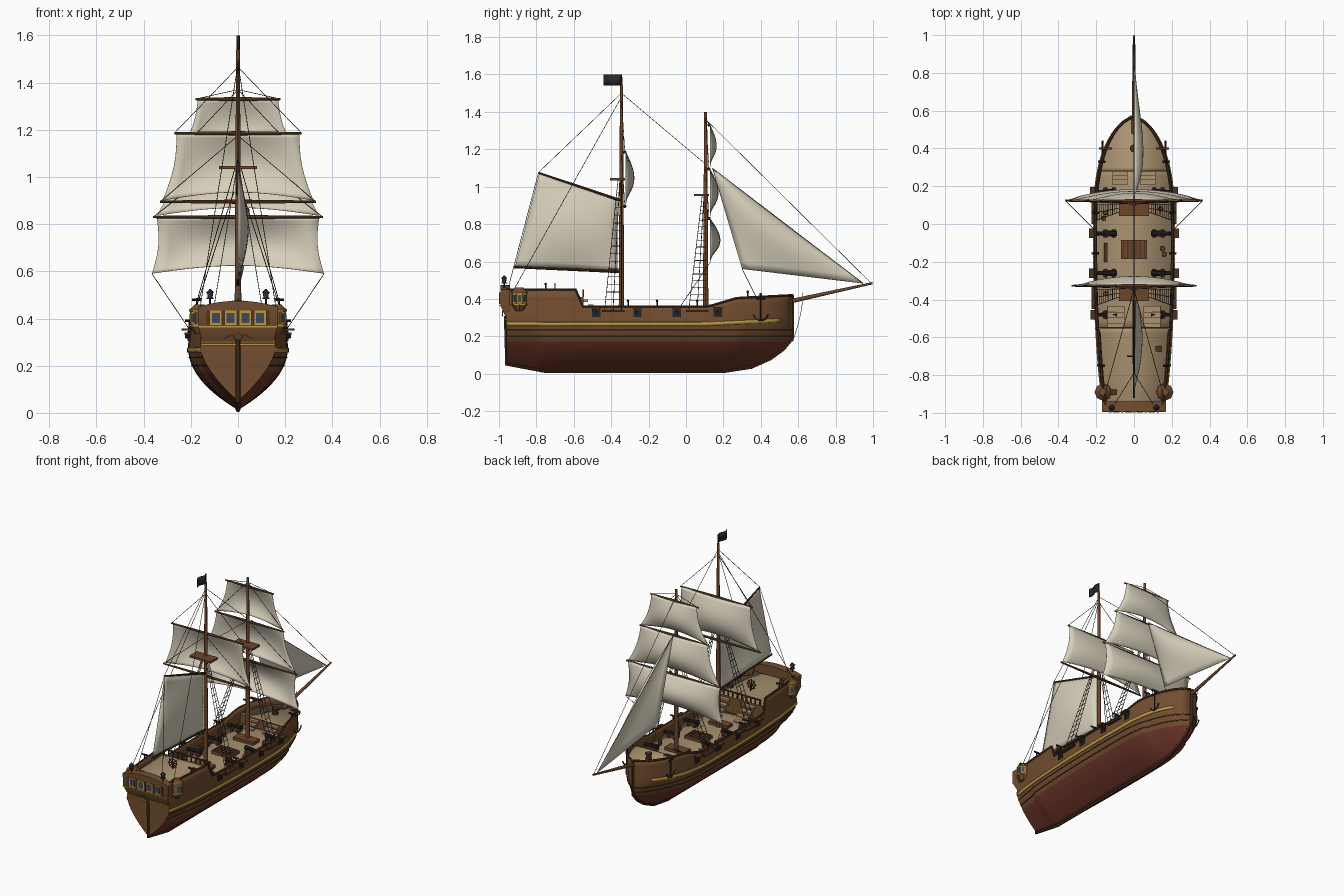
import bpy, bmesh, math, random
from mathutils import Vector, Matrix

random.seed(4)
if "Cube" in bpy.data.objects:
    bpy.data.objects.remove(bpy.data.objects["Cube"])

def material(name, *srgb):
    m = bpy.data.materials.new(name)
    m.use_nodes = True
    colour = [c ** 2.2 for c in srgb] + [1]
    m.diffuse_color = colour
    m.node_tree.nodes["Principled BSDF"].inputs["Base Color"].default_value = colour
    return m

wood = material("hull_brown", .45, .31, .20)
dark = material("dark_wood", .31, .21, .14)
red = material("bottom_red", .43, .22, .18)
tan = material("deck_tan", .66, .57, .44)
gold = material("gold_trim", .73, .59, .27)
canvas = material("sail_canvas", .84, .81, .73)
iron = material("black_iron", .17, .17, .18)
hemp = material("rope_brown", .28, .23, .18)
spar = material("spar_brown", .42, .28, .19)
glass = material("window_blue", .26, .29, .36)

def finish(name, bm, *mats, thick=0, mirror=False, angle=35):
    mesh = bpy.data.meshes.new(name)
    bm.to_mesh(mesh)
    bm.free()
    for m in mats:
        mesh.materials.append(m)
    mesh.shade_smooth()
    mesh.set_sharp_from_angle(angle=math.radians(angle))
    ob = bpy.data.objects.new(name, mesh)
    bpy.context.collection.objects.link(ob)
    if mirror:
        ob.modifiers.new("mirror", "MIRROR")
    if thick:
        mod = ob.modifiers.new("thickness", "SOLIDIFY")
        mod.thickness, mod.offset = thick, -1
    return ob

def boxes(name, items, mat, mirror=False):
    bm = bmesh.new()
    for centre, size in items:
        bmesh.ops.create_cube(bm, size=1, matrix=Matrix.Translation(centre) @ Matrix.Diagonal((*size, 1)))
    return finish(name, bm, mat, mirror=mirror)

def rods(name, items, mat, sides=10, mirror=False):
    bm = bmesh.new()
    for a, b, r1, r2 in items:
        a, b = Vector(a), Vector(b)
        turn = (b - a).to_track_quat("Z", "Y").to_matrix().to_4x4()
        bmesh.ops.create_cone(bm, cap_ends=True, segments=sides, radius1=r1, radius2=r2,
                              depth=(b - a).length, matrix=Matrix.Translation((a + b) / 2) @ turn)
    return finish(name, bm, mat, mirror=mirror)

def tubes(name, paths, r, mat, mirror=False):
    curve = bpy.data.curves.new(name, "CURVE")
    curve.dimensions, curve.bevel_depth, curve.bevel_resolution = "3D", r, 1
    for path in paths:
        s = curve.splines.new("POLY")
        s.points.add(len(path) - 1)
        for p, co in zip(s.points, path):
            p.co = (*co, 1)
    temp = bpy.data.objects.new(name + "_path", curve)
    mesh = bpy.data.meshes.new_from_object(temp)
    bm = bmesh.new()
    bm.from_mesh(mesh)
    bpy.data.objects.remove(temp)
    bpy.data.meshes.remove(mesh)
    return finish(name, bm, mat, mirror=mirror)

def grid(bm, rows):
    vs = [[bm.verts.new(p) for p in row] for row in rows]
    return [bm.faces.new((vs[i][j], vs[i + 1][j], vs[i + 1][j + 1], vs[i][j + 1]))
            for i in range(len(vs) - 1) for j in range(len(vs[0]) - 1)]

# Hull lines: beam, keel height and rail height along the length
BEAM = [(-.96, .16), (-.85, .178), (-.6, .198), (-.3, .21), (.1, .21), (.25, .197), (.38, .165), (.48, .115), (.54, .062), (.57, .01)]
KEEL = [(-.96, .05), (-.75, .012), (.2, .012), (.35, .035), (.45, .08), (.52, .13), (.57, .19)]
RAIL = [(-.96, .45), (-.59, .45), (-.55, .36), (.12, .36), (.27, .405), (.57, .42)]

def sample(pts, y, smooth=False):
    y = min(max(y, pts[0][0]), pts[-1][0])
    k = max(i for i in range(len(pts) - 1) if pts[i][0] <= y)
    (a, u), (b, v) = pts[k], pts[k + 1]
    t = (y - a) / (b - a)
    if not smooth:
        return u + (v - u) * t
    p, q = pts[max(k - 1, 0)], pts[min(k + 2, len(pts) - 1)]
    m, n = (v - p[1]) / (b - p[0]) * (b - a), (q[1] - u) / (q[0] - a) * (b - a)
    return (2*t**3 - 3*t*t + 1) * u + (t**3 - 2*t*t + t) * m + (3*t*t - 2*t**3) * v + (t**3 - t*t) * n

def half_width(y, z):
    keel = sample(KEEL, y)
    t = min(max((z - keel) / (.28 - keel), 0), 1)
    power = 1.6 if y > .3 or y < -.8 else 2.1
    return sample(BEAM, y, True) * (1 - (1 - t) ** power) * (1 - max(z - .28, 0) * .4)

def span(a, b, n):
    return [a + (b - a) * i / n for i in range(n + 1)]

stations = sorted(span(-.96, .57, 50) + [-.59, -.55])

# Hull shell with red bottom and flat transom
WATER = .172
bm = bmesh.new()
rows = []
for y in stations:
    keel, rail = sample(KEEL, y), sample(RAIL, y)
    levels = span(keel, max(WATER, keel), 9) + span(max(WATER, keel), .28, 4)[1:] + span(.28, rail, 4)[1:]
    rows.append([(half_width(y, z), y, z) for z in levels])
grid(bm, rows)
grid(bm, [[(0, y, z) for x, y, z in rows[0]], rows[0]])
bmesh.ops.remove_doubles(bm, verts=bm.verts, dist=.0002)
for f in bm.faces:
    f.material_index = int(f.calc_center_median().z < WATER and f.normal.y > -.9)
finish("hull", bm, wood, red, thick=.01, mirror=True)

# Keel, stem, rails, wales and gold stripe
tubes("keel_and_stem", [[(0, -.965, .31)] + [(0, y, max(z, .011)) for y, z in KEEL] + [(0, .57, .42)]], .01, dark)
tubes("rail_cap", [[(half_width(y, sample(RAIL, y)), y, sample(RAIL, y)) for y in stations]], .007, dark, True)
tubes("wale", [[(half_width(y, z), y, z) for y in stations] for z in (.2, .235)], .003, dark, True)
bm = bmesh.new()
stripe = []
for y in stations[:-2]:
    z = .265 + .05 * max(y - .1, 0)
    stripe.append([(half_width(y, z + d) + .005, y, z + d) for d in (-.01, .01)])
grid(bm, stripe)
finish("gold_stripe", bm, gold, thick=.006, mirror=True)

# Decks, bulkheads and steps
def deck(name, y0, y1, z):
    bm = bmesh.new()
    grid(bm, [[(s * max(half_width(y, z) - .006, .001), y, z) for s in (1, -1)] for y in span(y0, y1, 16)])
    bmesh.ops.reverse_faces(bm, faces=[f for f in bm.faces if f.normal.z < 0])
    finish(name, bm, tan, thick=.008)

deck("main_deck", -.56, .3, .3)
deck("quarter_deck", -.955, -.55, .41)
deck("fore_deck", .28, .565, .365)
boxes("bulkheads", [((0, -.553, .355), (.385, .01, .108)), ((0, .283, .33), (.36, .01, .068))], wood)
boxes("aft_steps", [((.095, -.54 + .03 * i, .39 - .025 * i), (.09, .03, .012)) for i in range(4)], tan, True)
boxes("fore_steps", [((.075, .27 - .025 * i, .35 - .017 * i), (.08, .025, .012)) for i in range(3)], tan, True)
boxes("deck_railing", [((0, -.55, .445), (.36, .008, .008))] + [((x, -.55, .427), (.007, .007, .035)) for x in span(-.17, .17, 10)], dark)
boxes("hatches", [((0, y, .308), (w, d, .025)) for y, w, d in ((-.135, .14, .1), (-.37, .14, .06), (.09, .15, .07))], spar)
boxes("hatch_bars", [((x, -.135, .322), (.006, .09, .006)) for x in span(-.055, .055, 5)], dark)

# Stern block with arched top and raked lower edge
def stern_outline(y):
    top = [(x, y, .475 - .9 * x * x) for x in span(.17, -.17, 12)]
    return [(-.152, max(y, -.965), .305), (.152, max(y, -.965), .305), (.168, y, .365)] + top + [(-.168, y, .365)]

bm = bmesh.new()
loops = [[bm.verts.new(p) for p in stern_outline(y)] for y in (-.993, -.94)]
for i in range(len(loops[0])):
    bm.faces.new((loops[0][i - 1], loops[0][i], loops[1][i], loops[1][i - 1]))
bm.faces.new(loops[0][3:] + [loops[0][2]])
bm.faces.new(loops[0][:3] + loops[0][-1:])
bm.faces.new(loops[1])
bmesh.ops.recalc_face_normals(bm, faces=bm.faces)
finish("stern_block", bm, wood)
boxes("stern_window_frame", [((0, -.994, .403), (.255, .004, .06))], gold)
boxes("stern_mullions", [((x, -.996, .403), (.014, .005, .06)) for x in span(-.126, .126, 4)], dark)
boxes("stern_panes", [((x, -.996, .403), (.034, .005, .042)) for x in span(-.094, .094, 3)], glass)
boxes("stern_trim", [((0, -.964, .29), (.312, .008, .008)), ((0, -.992, .365), (.335, .008, .006))], gold)
tubes("stern_scroll", [[(.018 * math.cos(a), -.982, .322 + .015 * math.sin(a)) for a in span(0, math.tau, 12)]]
      + [[(s * x, -.982, .322 + .008 * math.sin(x * 70)) for x in span(.02, .06, 8)] for s in (1, -1)], .0025, gold)

# Quarter galleries and stern lanterns
gx, gy = .163, -.89
rods("gallery_body", [((gx, gy, .335), (gx, gy, .37), .022, .043), ((gx, gy, .37), (gx, gy, .435), .04, .04),
                      ((gx, gy, .435), (gx, gy, .46), .046, .02)], wood, 8, True)
rods("gallery_bands", [((gx, gy, z), (gx, gy, z + .007), .045, .045) for z in (.367, .43)], gold, 8, True)
frames, panes = bmesh.new(), bmesh.new()
for a in (-1, 0, 1):
    for part, out, size in ((frames, .037, (.006, .028, .052)), (panes, .039, (.006, .018, .038))):
        place = Matrix.Translation((gx, gy, .402)) @ Matrix.Rotation((a + .5) * math.pi / 4 - math.pi / 8, 4, "Z")
        bmesh.ops.create_cube(part, size=1, matrix=place @ Matrix.Translation((out, 0, 0)) @ Matrix.Diagonal((*size, 1)))
finish("gallery_frames", frames, gold, mirror=True)
finish("gallery_panes", panes, glass, mirror=True)
lx, ly = .118, -.972
rods("lantern_iron", [((lx, ly, .45), (lx, ly, .485), .004, .004), ((lx, ly, .483), (lx, ly, .489), .015, .015),
                      ((lx, ly, .508), (lx, ly, .525), .018, .003)], iron, 8, True)
rods("lantern_glass", [((lx, ly, .489), (lx, ly, .508), .01, .013)], glass, 8, True)

# Gun ports and cannons
ports = [(-.48, 0), (-.26, 0), (-.05, 0), (.17, 0)]
guns = [y for y, _ in ports]
side = lambda y, z=.325: half_width(y, z)
boxes("port_openings", [((side(y), y, .325), (.012, .044, .042)) for y in guns], iron, True)
boxes("port_lids", [((side(y) + .014, y, .354), (.034, .05, .008)) for y in guns], dark, True)
rods("cannon_barrels", [((.09, y, .335), (side(y) + .016, y, .325), .014, .009) for y in guns], iron, 10, True)
boxes("cannon_carriages", [((.13, y, .315), (.07, .032, .018)) for y in guns], spar, True)
rods("cannon_wheels", [((x, y - .022, .308), (x, y + .022, .308), .009, .009) for y in guns for x in (.108, .152)], dark, 8, True)

# Loose barrels, crates, capstan and wheel
casks = [(-.16, .03), (-.15, .06), (.15, -.13), (.16, -.16), (-.15, -.37), (.14, .08)]
rods("barrels", [((x, y, .3 + d), (x, y, .32 + d), .011 + d / 8, .0135 - d / 8) for x, y in casks for d in (0, .02)], spar, 10)
boxes("crates", [((-.12, -.89, .425), (.06, .03, .03)), ((.13, -.66, .42), (.03, .03, .025)), ((-.15, -.15, .315), (.02, .1, .03))], dark)
rods("capstan", [((0, .4, .365), (0, .4, .395), .02, .014), ((0, .4, .395), (0, .4, .405), .022, .022)], dark)
wheel = [[(.028 * math.cos(a), -.7, .45 + .028 * math.sin(a)) for a in span(0, math.tau, 12)]]
wheel += [[(0, -.7, .45), (.036 * math.cos(a), -.7, .45 + .036 * math.sin(a))] for a in span(0, math.tau, 8)[1:]]
tubes("steering_wheel", wheel + [[(0, -.69, .41), (0, -.69, .45)]], .003, dark)
swivels = [(y, half_width(y, sample(RAIL, y)), sample(RAIL, y)) for y in (-.75, -.31, -.155, .06, .33)]
rods("swivel_guns", [((x, y, z), (x, y, z + .025), .004, .004) for y, x, z in swivels]
     + [((x - .02, y, z + .03), (x + .02, y, z + .03), .007, .005) for y, x, z in swivels], iron, 8, True)

# Anchors hung from catheads
ax, ay = half_width(.4, .36) + .014, .4
arms = [(ax, ay + .04 * math.sin(a), .325 - .04 * math.cos(a)) for a in span(-1.4, 1.4, 10)]
tubes("anchors", [[(ax, ay, .285), (ax, ay, .425)], arms, [(ax, ay - .025, .4), (ax, ay + .025, .4)]], .0045, iron, True)
boxes("catheads", [((ax - .015, ay, .425), (.07, .012, .012))], dark, True)

# Masts, bowsprit, yards, gaff, boom and tops
MAIN, FORE = -.345, .105
rods("masts", [((0, MAIN, .29), (0, MAIN, 1.54), .015, .008), ((0, FORE, .29), (0, FORE, 1.4), .015, .008),
               ((0, .48, .37), (0, .997, .484), .013, .006)], spar, 12)
yards = [(FORE, 1.33, .18), (FORE, 1.095, .26), (FORE, .83, .36), (MAIN, 1.185, .27), (MAIN, .895, .33)]
rods("yards", [((0, y + .018, z), (s * w, y + .018, z), .009, .005) for y, z, w in yards for s in (1, -1)], spar, 8)
rods("gaff_and_boom", [((0, MAIN, .925), (0, -.79, 1.075), .008, .005), ((0, MAIN, .545), (0, -.92, .57), .008, .006)], dark, 8)
boxes("mast_tops", [((0, y - .022, z), (.16, .08, .012)) for y, z in ((MAIN, 1.04), (FORE, .955))], spar)

# Flag
bm = bmesh.new()
grid(bm, [[(.007 * math.sin(i * .8), MAIN - .012 * i, z) for z in (1.54, 1.6)] for i in range(9)])
finish("flag", bm, iron, thick=.002)
rods("flag_pole", [((0, MAIN, 1.52), (0, MAIN, 1.6), .005, .004)], iron, 8)

# Sails: bilinear sheets with belly, hollow sides and arched foot
def sail(name, tl, tr, br, bl, belly, hollow=0, arch=0, n=14):
    tl, tr, br, bl, belly = map(Vector, (tl, tr, br, bl, belly))
    bm = bmesh.new()
    rows = []
    for v in span(0, 1, n):
        row = []
        for u in span(0, 1, n):
            p = tl.lerp(tr, u).lerp(bl.lerp(br, u), v)
            swell = math.sin(math.pi * v)
            p += belly * swell * math.sin(math.pi * u) ** .7
            p.x -= hollow * swell * (2 * u - 1)
            p.z += arch * v ** 3 * math.sin(math.pi * u)
            row.append(p)
        rows.append(row)
    grid(bm, rows)
    bmesh.ops.remove_doubles(bm, verts=bm.verts, dist=.0005)
    finish(name, bm, canvas, thick=.002, angle=60)

def square_sail(name, y, top, w1, foot, w2, belly):
    y += .022
    sail(name, (-w1, y, top), (w1, y, top), (w2, y, foot), (-w2, y, foot), (0, belly, 0), .018, .035)

square_sail("fore_top_sail", FORE, 1.33, .17, 1.1, .25, .035)
square_sail("fore_middle_sail", FORE, 1.095, .25, .835, .345, .045)
square_sail("fore_course", FORE, .83, .345, .59, .365, .055)
square_sail("main_top_sail", MAIN, 1.185, .26, .9, .32, .045)
sail("spanker", (0, -.785, 1.07), (0, -.365, .935), (0, -.365, .55), (0, -.915, .572), (.045, 0, 0))
head = (0, .14, 1.1)
sail("jib", head, head, (0, .95, .482), (0, .3, .56), (.05, 0, 0))

# Standing and running rigging
ropes = [[(0, MAIN, 1.5), (0, FORE, 1.12)], [(0, MAIN, 1.5), (0, -.79, 1.075)], [(0, FORE, 1.36), (0, .99, .484)],
         [(0, .14, 1.1), (0, .95, .482)], [(0, .3, .56), (0, .38, .4)],
         [(0, .57 + .055 * math.sin(a), .17 + .17 * a) for a in span(0, 1.55, 8)]]
for s in (1, -1):
    ropes += [[(0, MAIN, 1.48), (s * .16, -.92, .45)], [(0, -.79, 1.07), (s * .1, -.95, .46)],
              [(s * .365, FORE + .02, .59), (s * .21, -.03, .36)]]
    for y, z, w in yards:
        ropes.append([(s * w, y + .018, z), (0, y, min(z + .28, 1.48 if y == MAIN else 1.37))])
tubes("running_ropes", ropes, .0016, hemp)
shrouds = []
for y, z in ((MAIN, 1.04), (FORE, .955)):
    legs = [(Vector((.212, y - d, .34)), Vector((.012, y - d / 5, z))) for d in (0, .045, .09)]
    shrouds += legs
    shrouds += [[a.lerp(b, t) for a, b in legs] for t in span(.08, .9, 14)]
tubes("shrouds", shrouds, .0018, hemp, True)
boxes("shroud_channels", [((.215, y - .045, .335), (.022, .12, .01)) for y in (MAIN, FORE)], dark, True)
